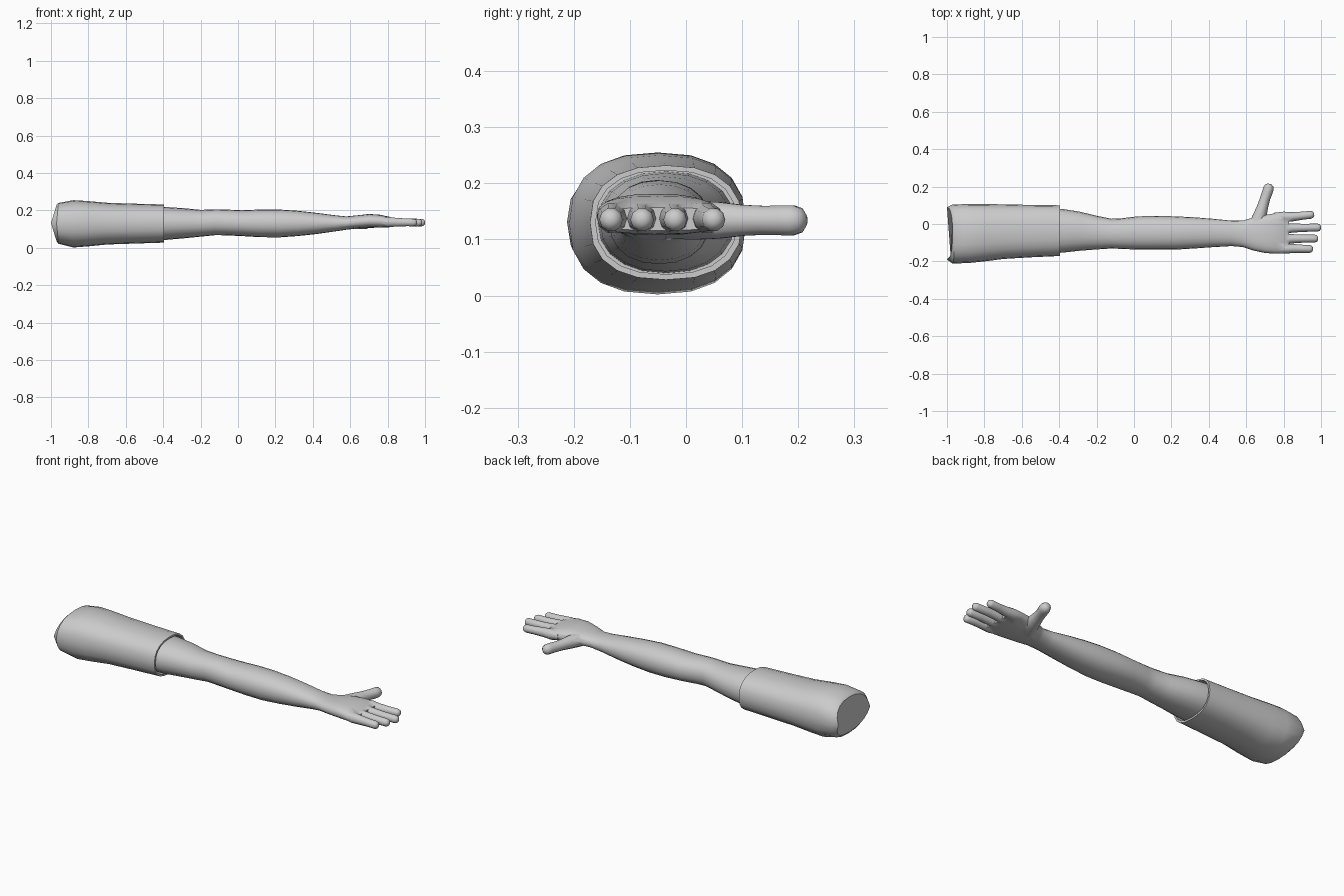
import bpy, bmesh
from math import sin, cos, pi, copysign
from mathutils import Vector


def power(v, e):
    return copysign(abs(v) ** (2 / e), v)


def loft(name, rings):
    """Skin a list of equal-length point rings into a closed solid."""
    bm = bmesh.new()
    loops = [[bm.verts.new(p) for p in ring] for ring in rings]
    n = len(loops[0])
    for a, b in zip(loops, loops[1:]):
        for i in range(n):
            j = (i + 1) % n
            bm.faces.new((a[i], a[j], b[j], b[i]))
    bm.faces.new(loops[0][::-1])
    bm.faces.new(loops[-1])
    bmesh.ops.recalc_face_normals(bm, faces=bm.faces)
    mesh = bpy.data.meshes.new(name)
    bm.to_mesh(mesh)
    bm.free()
    obj = bpy.data.objects.new(name, mesh)
    bpy.context.collection.objects.link(obj)
    return obj


def section(x, y0, y1, z0, z1, e=2.2, n=20, bow=0):
    """Superellipse across x; bow pushes its top and bottom forward."""
    pts = []
    for i in range(n):
        t = 2 * pi * i / n
        c, s = power(cos(t), e), power(sin(t), e)
        pts.append((x + bow * abs(s), (y0 + y1) / 2 + (y1 - y0) / 2 * c,
                    (z0 + z1) / 2 + (z1 - z0) / 2 * s))
    return pts


def digit(name, path, n=10):
    """Round digit through (x, y, z, radius) points with a rounded tip."""
    pts = [(Vector(p[:3]), p[3]) for p in path]
    tip, r = pts[-1]
    end = (tip - pts[-2][0]).normalized()
    pts[-1] = (tip - end * r * 0.85, r)
    pts += [(tip - end * r * 0.3, r * 0.8), (tip, r * 0.35)]
    rings = []
    for k, (p, rad) in enumerate(pts):
        d = (pts[min(k + 1, len(pts) - 1)][0] - pts[max(k - 1, 0)][0]).normalized()
        side = Vector((0, 0, 1)).cross(d).normalized()
        up = d.cross(side)
        rings.append([p + rad * (cos(2 * pi * i / n) * side + sin(2 * pi * i / n) * up)
                      for i in range(n)])
    return loft(name, rings)


def smooth(obj, angle):
    bpy.ops.object.select_all(action='DESELECT')
    obj.select_set(True)
    bpy.context.view_layer.objects.active = obj
    bpy.ops.object.shade_smooth_by_angle(angle=angle)


# Sleeve with bowed shoulder end, folded cuff lip and short inside wall
sleeve = loft("sleeve", [
    section(-1.0, -0.19, 0.09, 0.035, 0.23, 2.4, bow=0.03),
    section(-0.97, -0.212, 0.104, 0.022, 0.24, 2.4, bow=0.01),
    section(-0.88, -0.208, 0.107, 0.002, 0.255, 2.4),
    section(-0.80, -0.20, 0.107, 0.008, 0.25, 2.4),
    section(-0.70, -0.187, 0.105, 0.018, 0.241, 2.4),
    section(-0.55, -0.178, 0.102, 0.023, 0.236, 2.4),
    section(-0.395, -0.171, 0.10, 0.028, 0.232, 2.4),
    section(-0.395, -0.161, 0.09, 0.038, 0.223, 2.4),
    section(-0.46, -0.161, 0.09, 0.038, 0.223, 2.4)])
smooth(sleeve, 0.6)

# Arm running through elbow, forearm and wrist into the palm
arm = loft("arm_and_hand", [section(*s) for s in [
    (-0.458, -0.157, 0.086, 0.04, 0.221),
    (-0.38, -0.153, 0.08, 0.043, 0.218),
    (-0.29, -0.143, 0.066, 0.051, 0.212),
    (-0.20, -0.136, 0.044, 0.06, 0.203),
    (-0.12, -0.131, 0.028, 0.068, 0.206),
    (-0.07, -0.133, 0.03, 0.067, 0.205),
    (0.02, -0.137, 0.041, 0.063, 0.201),
    (0.12, -0.137, 0.043, 0.057, 0.205),
    (0.22, -0.137, 0.041, 0.056, 0.205),
    (0.32, -0.131, 0.036, 0.063, 0.198),
    (0.42, -0.124, 0.028, 0.074, 0.187),
    (0.52, -0.118, 0.018, 0.088, 0.174),
    (0.58, -0.123, 0.018, 0.097, 0.168),
    (0.64, -0.142, 0.035, 0.104, 0.174, 2.5),
    (0.70, -0.155, 0.048, 0.107, 0.181, 2.6),
    (0.76, -0.159, 0.058, 0.108, 0.177, 2.8),
    (0.81, -0.158, 0.064, 0.11, 0.166, 3),
    (0.83, -0.152, 0.06, 0.116, 0.157, 3)]])

# Four fingers: knuckle y, tip x, tip y
parts = []
for i, (ky, tx, ty) in enumerate([(0.038, 0.963, 0.051), (-0.022, 1.0, -0.019),
                                  (-0.079, 0.985, -0.078), (-0.131, 0.957, -0.134)]):
    my = (ky + ty) / 2
    parts.append(digit(f"finger_{i + 1}", [
        (0.75, ky, 0.141, 0.022), (0.80, ky, 0.138, 0.028), (0.84, ky, 0.137, 0.025),
        (0.90, my, 0.136, 0.0215), (tx, ty, 0.135, 0.021)]))

# Thumb flaring into the wrist
parts.append(digit("thumb", [
    (0.635, -0.03, 0.134, 0.034), (0.66, 0.015, 0.134, 0.036), (0.678, 0.06, 0.134, 0.034),
    (0.69, 0.10, 0.134, 0.029), (0.702, 0.14, 0.134, 0.027), (0.715, 0.175, 0.134, 0.028),
    (0.726, 0.214, 0.134, 0.028)]))

# Fuse the digits to the hand
for part in parts:
    bpy.context.view_layer.objects.active = arm
    mod = arm.modifiers.new("fuse", 'BOOLEAN')
    mod.operation, mod.solver, mod.object = 'UNION', 'EXACT', part
    bpy.ops.object.modifier_apply(modifier=mod.name)
    bpy.data.objects.remove(part)
smooth(arm, 0.9)
